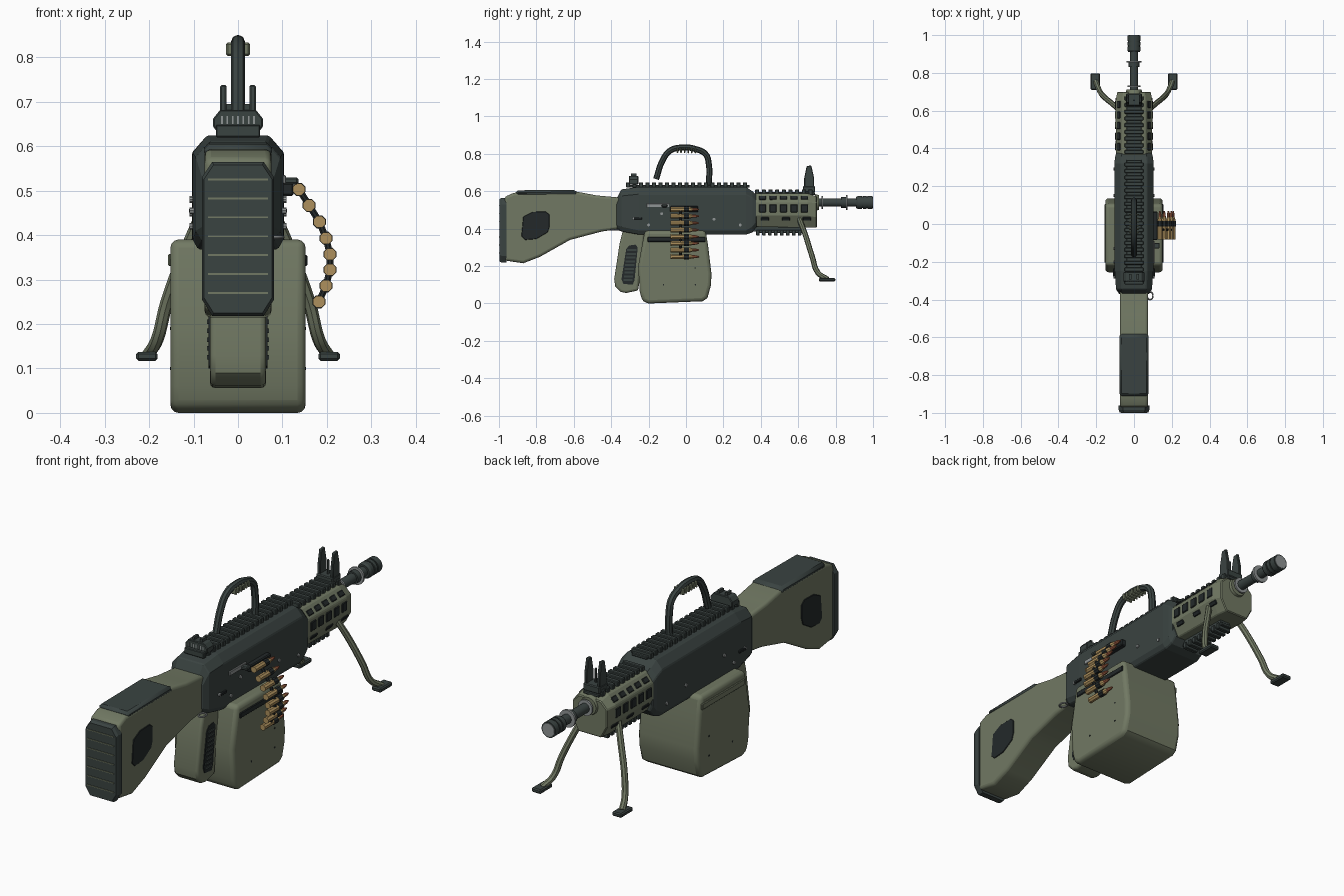
import bpy, bmesh, math
from mathutils import Vector, Matrix


def mat(name, r, g, b):
    m = bpy.data.materials.new(name)
    m.diffuse_color = (r, g, b, 1)
    return m


GREEN = mat("olive_green", 0.165, 0.19, 0.125)
DARK = mat("dark_gunmetal", 0.042, 0.056, 0.053)
BLACK = mat("black_rubber", 0.017, 0.022, 0.023)
BRASS = mat("brass", 0.42, 0.28, 0.11)
COPPER = mat("copper", 0.34, 0.11, 0.055)
STEEL = mat("pale_steel", 0.28, 0.30, 0.30)


def finish(name, bm, m, bevel=0.0, seg=1, smooth=True):
    bmesh.ops.recalc_face_normals(bm, faces=bm.faces)
    me = bpy.data.meshes.new(name)
    bm.to_mesh(me)
    bm.free()
    ob = bpy.data.objects.new(name, me)
    bpy.context.collection.objects.link(ob)
    me.materials.append(m)
    bpy.context.view_layer.objects.active = ob
    ob.select_set(True)
    if bevel:
        b = ob.modifiers.new("bevel", 'BEVEL')
        b.width, b.segments, b.limit_method, b.angle_limit = bevel, seg, 'ANGLE', math.radians(40)
    if smooth:
        bpy.ops.object.shade_smooth_by_angle(angle=math.radians(35))
    ob.select_set(False)
    return ob


def add_box(bm, lo, hi, rot=0.0):
    """Box between two corners, optionally turned about y."""
    lo, hi = Vector(lo), Vector(hi)
    M = Matrix.Translation((lo + hi) / 2) @ Matrix.Rotation(rot, 4, 'Y') @ Matrix.Diagonal((*(hi - lo), 1))
    bmesh.ops.create_cube(bm, size=1, matrix=M)


def boxes(name, m, items, bevel=0.0):
    bm = bmesh.new()
    for it in items:
        add_box(bm, *it)
    return finish(name, bm, m, bevel, smooth=False)


def rods(name, m, items, n=16):
    """Cylinders or cones: (start, end, radius, end radius)."""
    bm = bmesh.new()
    for p, q, r1, r2 in items:
        p, q = Vector(p), Vector(q)
        M = Matrix.Translation((p + q) / 2) @ (q - p).to_track_quat('Z', 'Y').to_matrix().to_4x4()
        M = M @ Matrix.Rotation(math.pi / n, 4, 'Z')
        bmesh.ops.create_cone(bm, cap_ends=True, segments=n, radius1=r1, radius2=r2,
                              depth=(q - p).length, matrix=M)
    return finish(name, bm, m)


def slab(name, m, prof, x0, x1, bevel=0.0, seg=1):
    """Side profile of (y, z) points extruded across x."""
    bm = bmesh.new()
    f = bm.faces.new([bm.verts.new((x0, y, z)) for y, z in prof])
    g = bmesh.ops.extrude_face_region(bm, geom=[f])
    bmesh.ops.translate(bm, vec=(x1 - x0, 0, 0), verts=[v for v in g['geom'] if isinstance(v, bmesh.types.BMVert)])
    return finish(name, bm, m, bevel, seg)


def loft(name, m, sections, bevel=0.0):
    """Eight-sided sections: y, half widths (bottom, middle, top), four heights."""
    bm = bmesh.new()
    rings = []
    for y, bw, hw, tw, z0, zl, zs, z1 in sections:
        half = [(bw, z0), (hw, zl), (hw, zs), (tw, z1)]
        pts = half + [(-x, z) for x, z in reversed(half)]
        rings.append([bm.verts.new((x, y, z)) for x, z in pts])
    for a, b in zip(rings, rings[1:]):
        for i in range(8):
            bm.faces.new((a[i], a[(i + 1) % 8], b[(i + 1) % 8], b[i]))
    bm.faces.new(rings[0])
    bm.faces.new(rings[-1])
    return finish(name, bm, m, bevel, smooth=False)


def tube(name, m, pts, r):
    """Round bar along a smooth path."""
    cu = bpy.data.curves.new(name, 'CURVE')
    cu.dimensions, cu.bevel_depth, cu.bevel_resolution, cu.use_fill_caps = '3D', r, 2, True
    sp = cu.splines.new('BEZIER')
    sp.resolution_u = 5
    sp.bezier_points.add(len(pts) - 1)
    for b, p in zip(sp.bezier_points, pts):
        b.co = p
        b.handle_left_type = b.handle_right_type = 'AUTO'
    ob = bpy.data.objects.new(name, cu)
    bpy.context.collection.objects.link(ob)
    cu.materials.append(m)
    bpy.context.view_layer.objects.active = ob
    ob.select_set(True)
    bpy.ops.object.convert(target='MESH')
    bpy.ops.object.shade_smooth_by_angle(angle=math.radians(40))
    ob.select_set(False)


def rail(name, y0, y1, z0, z1, hw, down=False):
    """Slotted accessory rail: base strip with evenly spaced teeth."""
    n = round((y1 - y0) / 0.034)
    p, h = (y1 - y0) / n, (z1 - z0) * 0.5
    base = (z1 - h, z1) if down else (z0, z0 + h)
    items = [((-hw * 0.8, y0, base[0]), (hw * 0.8, y1, base[1]))]
    items += [((-hw, y0 + p * i, z0), (hw, y0 + p * (i + 0.6), z1)) for i in range(n)]
    boxes(name, DARK, items, 0.003)


# Stock, butt pad and cheek rest
slab("stock", GREEN, [(-0.97, 0.57), (-0.92, 0.592), (-0.58, 0.597), (-0.48, 0.578), (-0.34, 0.565), (-0.34, 0.40),
     (-0.45, 0.385), (-0.62, 0.34), (-0.78, 0.25), (-0.87, 0.215), (-0.97, 0.23)], -0.075, 0.075, 0.014, 3)
loft("butt_pad", DARK, [(-0.997, 0.055, 0.077, 0.055, 0.225, 0.26, 0.525, 0.558),
     (-0.985, 0.058, 0.081, 0.058, 0.218, 0.255, 0.53, 0.565), (-0.96, 0.058, 0.081, 0.058, 0.218, 0.255, 0.53, 0.565)])
boxes("butt_pad_grooves", GREEN, [((-0.068, -1.0, z - 0.002), (0.068, -0.99, z + 0.002))
      for z in [0.27 + 0.0425 * i for i in range(7)]])
slab("cheek_rest", DARK, [(-0.91, 0.575), (-0.91, 0.605), (-0.59, 0.608), (-0.57, 0.575)], -0.077, 0.077, 0.012)
for s, side in ((-1, "left"), (1, "right")):
    slab("stock_panel_" + side, BLACK, [(-0.88, 0.36), (-0.86, 0.34), (-0.80, 0.345), (-0.74, 0.38), (-0.73, 0.41),
         (-0.73, 0.475), (-0.75, 0.492), (-0.82, 0.49), (-0.87, 0.465)], s * 0.07, s * 0.078, 0.002)

# Receiver and its top rail
loft("receiver", DARK, [
    (-0.372, 0.065, 0.078, 0.06, 0.395, 0.42, 0.52, 0.56), (-0.345, 0.08, 0.095, 0.065, 0.385, 0.41, 0.575, 0.61),
    (-0.25, 0.09, 0.102, 0.07, 0.368, 0.39, 0.585, 0.624), (0.32, 0.09, 0.104, 0.07, 0.368, 0.39, 0.585, 0.624),
    (0.355, 0.085, 0.1, 0.068, 0.38, 0.41, 0.565, 0.60), (0.378, 0.08, 0.094, 0.062, 0.41, 0.44, 0.545, 0.58)], 0.004)
rail("receiver_rail", -0.32, 0.34, 0.62, 0.648, 0.05)
boxes("charging_handle", STEEL, [((0.1, -0.21, 0.515), (0.108, -0.09, 0.535))], 0.002)
boxes("charging_knob", DARK, [((0.1, -0.13, 0.514), (0.136, -0.10, 0.53))], 0.004)
boxes("feed_tray", BLACK, [((0.09, -0.085, 0.488), (0.125, 0.065, 0.52))], 0.004)
rods("receiver_pins", STEEL, [((s * 0.09, y, z), (s * 0.109, y, z), 0.008, 0.008)
     for s in (-1, 1) for y, z in ((-0.28, 0.455), (-0.20, 0.42), (-0.13, 0.48), (0.15, 0.45), (0.29, 0.42))], 10)
boxes("selector_levers", BLACK, [((min(s * 0.1, s * 0.11), -0.28, 0.449), (max(s * 0.1, s * 0.11), -0.235, 0.461))
      for s in (-1, 1)], 0.002)
tube("sling_loop", STEEL, [(0.085 + 0.016 * math.cos(a), -0.38 + 0.02 * math.sin(a), 0.395)
     for a in [math.tau * i / 8 for i in range(9)]], 0.004)

# Rear sight
loft("rear_sight_base", DARK, [(y, 0.05, 0.056, 0.04, 0.635, 0.645, 0.662, 0.682) for y in (-0.305, -0.255)], 0.003)
boxes("rear_sight_ears", DARK, [((s * 0.02 - 0.006, -0.295, 0.67), (s * 0.02 + 0.006, -0.265, 0.695)) for s in (-1, 1)])
boxes("rear_sight_notches", STEEL, [((0.012 * i - 0.002, -0.306, 0.65), (0.012 * i + 0.002, -0.30, 0.668))
      for i in range(-3, 4)])

# Carry handle
tube("carry_handle", DARK, [(0, -0.16, 0.665), (0, -0.125, 0.765), (0, -0.085, 0.817), (0, -0.02, 0.834), (0, 0.05, 0.826),
     (0, 0.105, 0.798), (0, 0.122, 0.745), (0, 0.122, 0.63)], 0.016)
boxes("carry_handle_ridges", GREEN, [((-0.027, y, 0.803), (0.027, y + 0.009, 0.833))
      for y in [-0.05 + 0.019 * i for i in range(6)]], 0.004)

# Handguard with slots and rails
loft("handguard", GREEN, [(0.35, 0.065, 0.095, 0.06, 0.41, 0.47, 0.545, 0.588),
     (0.65, 0.065, 0.098, 0.06, 0.405, 0.47, 0.545, 0.588), (0.70, 0.058, 0.088, 0.055, 0.405, 0.46, 0.54, 0.572)], 0.004)
rail("handguard_top_rail", 0.37, 0.69, 0.58, 0.61, 0.05)
rail("handguard_lower_rail", 0.375, 0.63, 0.363, 0.392, 0.035, True)
boxes("lower_rail_mount", DARK, [((-0.025, 0.36, 0.385), (0.025, 0.62, 0.415))])
slots = []
for s in (-1, 1):
    for i in range(5):
        y = 0.39 + 0.056 * i
        slots.append(((s * 0.097 - 0.004, y, 0.487), (s * 0.097 + 0.004, y + 0.038, 0.53)))
        slots.append(((s * 0.08 - 0.004, y, 0.552), (s * 0.08 + 0.004, y + 0.038, 0.577), -s * 0.72))
        if i % 2 == 0:
            slots.append(((s * 0.09 - 0.004, y + 0.01, 0.442), (s * 0.09 + 0.004, y + 0.055, 0.462), s * 0.49))
boxes("handguard_slots", BLACK, slots, 0.003)

# Front sight
boxes("front_sight_base", DARK, [((-0.042, 0.625, 0.595), (0.042, 0.69, 0.628)), ((-0.005, 0.65, 0.62), (0.005, 0.66, 0.695))], 0.004)
for s, side in ((-1, "left"), (1, "right")):
    slab("front_sight_ear_" + side, DARK, [(0.632, 0.61), (0.632, 0.67), (0.645, 0.735), (0.67, 0.738),
         (0.685, 0.67), (0.685, 0.61)], s * 0.026, s * 0.04, 0.003)


# Barrel, rings and muzzle
def along(y0, y1, r, r2=None):
    return ((0, y0, 0.54), (0, y1, 0.54), r, r2 or r)


rods("barrel", DARK, [along(0.69, 0.93, 0.022), along(0.83, 0.855, 0.029)], 24)
rods("barrel_collar", GREEN, [along(0.69, 0.712, 0.045, 0.04)], 24)
rods("barrel_rings", STEEL, [along(0.725, 0.733, 0.036), along(0.855, 0.864, 0.04)], 24)
rods("muzzle", DARK, [along(0.91, 0.92, 0.03, 0.036), along(0.92, 0.94, 0.036), along(0.938, 0.948, 0.031),
     along(0.946, 0.964, 0.036), along(0.962, 0.972, 0.031), along(0.97, 0.998, 0.036)], 24)
rods("muzzle_face", STEEL, [along(0.99, 1.0, 0.03)], 24)

# Bipod
for s, side in ((-1, "left"), (1, "right")):
    tube("bipod_leg_" + side, GREEN, [(s * 0.078, 0.605, 0.455), (s * 0.115, 0.637, 0.37), (s * 0.16, 0.675, 0.25),
         (s * 0.182, 0.705, 0.165), (s * 0.203, 0.755, 0.13)], 0.0145)
    boxes("bipod_foot_" + side, DARK, [((s * 0.205 - 0.024, 0.71, 0.117), (s * 0.205 + 0.024, 0.798, 0.137))], 0.005)

# Ammunition box
slab("ammo_box", GREEN, [(-0.22, 0.39), (0.105, 0.39), (0.118, 0.31), (0.136, 0.16), (0.134, 0.10), (0.115, 0.03), (0.09, 0.012),
     (-0.20, 0.0), (-0.232, 0.012), (-0.247, 0.06), (-0.256, 0.20)], -0.152, 0.152, 0.018, 3)
boxes("ammo_box_slit", BLACK, [((0.148, -0.205, 0.33), (0.1565, 0.105, 0.355))], 0.003)
boxes("ammo_box_trim", GREEN, [((-0.157, -0.205, 0.33), (-0.148, 0.105, 0.358))], 0.003)
rods("ammo_box_rivets", BLACK, [((s * 0.148, y, z), (s * 0.1535, y, z), 0.004, 0.004)
     for s in (-1, 1) for y, z in ((-0.12, 0.10), (0.05, 0.19), (0.05, 0.10))], 8)

# Pistol grip
slab("grip", GREEN, [(-0.335, 0.40), (-0.355, 0.32), (-0.384, 0.13), (-0.378, 0.09), (-0.35, 0.062), (-0.32, 0.056),
     (-0.255, 0.07), (-0.22, 0.40)], -0.063, 0.063, 0.012, 3)
for s, side in ((-1, "left"), (1, "right")):
    slab("grip_panel_" + side, BLACK, [(-0.345, 0.13), (-0.335, 0.105), (-0.285, 0.10), (-0.275, 0.125), (-0.258, 0.30),
         (-0.27, 0.315), (-0.305, 0.31), (-0.32, 0.29)], s * 0.06, s * 0.066)
boxes("grip_ridges", DARK, [((s * 0.065 - 0.005, -0.335 + 0.02 * i / 8, 0.12 + 0.02 * i),
      (s * 0.065 + 0.005, -0.285 + 0.02 * i / 8, 0.13 + 0.02 * i)) for s in (-1, 1) for i in range(9)])

# Ammunition belt
belt = [(0.137, 0.503), (0.16, 0.467), (0.183, 0.43), (0.198, 0.393), (0.207, 0.357), (0.207, 0.322),
        (0.198, 0.286), (0.182, 0.25)]
cases, tips, links = [], [], []
for i, (x, z) in enumerate(belt):
    cases += [((x, -0.082, z), (x, -0.074, z), 0.0145, 0.0145), ((x, -0.074, z), (x, 0.022, z), 0.014, 0.0135),
              ((x, 0.022, z), (x, 0.036, z), 0.0135, 0.009)]
    tips += [((x, 0.034, z), (x, 0.052, z), 0.009, 0.0085), ((x, 0.052, z), (x, 0.07, z), 0.0085, 0.003)]
    links.append(((x, -0.012, z), (x, 0.016, z), 0.0158, 0.0158))
    if i:
        px, pz = belt[i - 1]
        links.append(((px, -0.03, pz), (x, -0.03, z), 0.008, 0.008))
rods("cartridge_cases", BRASS, cases, 8)
rods("bullet_tips", COPPER, tips, 8)
rods("belt_links", BLACK, links, 8)
